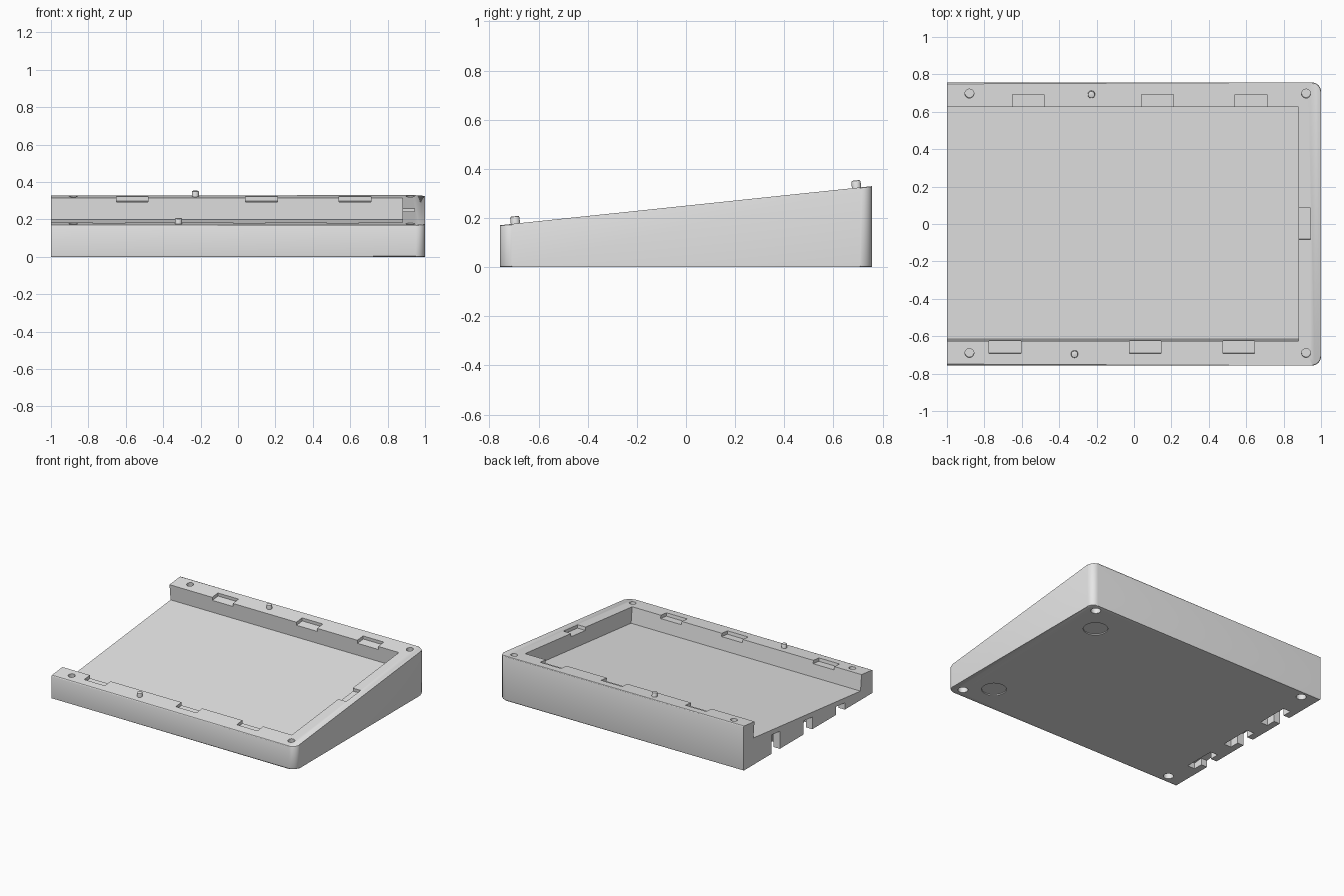
import bpy, bmesh, math
from mathutils import Matrix, Vector

if "Cube" in bpy.data.objects:
    bpy.data.objects.remove(bpy.data.objects["Cube"])

SLOPE = 0.105
TILT = Matrix.Rotation(math.atan(SLOPE), 4, "X")

grey = bpy.data.materials.new("plain grey")
grey.use_nodes = True
grey.diffuse_color = (0.8, 0.8, 0.8, 1)
grey.node_tree.nodes["Principled BSDF"].inputs["Base Color"].default_value = (0.8, 0.8, 0.8, 1)


def deck(y, drop=0.0):
    """Height of the sloping top at y, lowered by drop."""
    return 0.25 + SLOPE * y - drop


def finish(bm, name):
    bmesh.ops.recalc_face_normals(bm, faces=bm.faces)
    mesh = bpy.data.meshes.new(name)
    bm.to_mesh(mesh)
    bm.free()
    mesh.materials.append(grey)
    obj = bpy.data.objects.new(name, mesh)
    bpy.context.collection.objects.link(obj)
    return obj


def wedge(name, outline, bottom, drop, edge=0.0):
    """Upright prism whose top follows the slope; edge rounds its rims."""
    bm = bmesh.new()
    low = [bm.verts.new((x, y, bottom)) for x, y in outline]
    high = [bm.verts.new((x, y, deck(y, drop))) for x, y in outline]
    bm.faces.new(low)
    bm.faces.new(high)
    for i in range(len(low)):
        j = (i + 1) % len(low)
        bm.faces.new((low[i], low[j], high[j], high[i]))
    if edge:
        rims = [e for ring in (low, high) for e in bm.edges
                if all(v in ring for v in e.verts)
                and not all(v.co.x < -0.99 for v in e.verts)]
        bmesh.ops.bevel(bm, geom=rims, offset=edge, segments=2, profile=0.5, affect="EDGES")
    return finish(bm, name)


def box(name, x0, x1, y0, y1, depth):
    """Box sunk into the sloping top, square to it."""
    bm = bmesh.new()
    bmesh.ops.create_cube(bm, size=1)
    mid = Vector(((x0 + x1) / 2, (y0 + y1) / 2, 0))
    mid.z = deck(mid.y)
    above = 0.1
    bm.transform(Matrix.Translation(mid) @ TILT
                 @ Matrix.Translation((0, 0, (above - depth) / 2))
                 @ Matrix.Diagonal((x1 - x0, y1 - y0, above + depth, 1)))
    return finish(bm, name)


def disc(name, x, y, z, radius, low, high, turn=Matrix(), chamfer=0.0):
    """Cylinder from low to high along its own axis."""
    bm = bmesh.new()
    bmesh.ops.create_cone(bm, cap_ends=True, segments=32, radius1=radius,
                          radius2=radius, depth=high - low)
    if chamfer:
        rim = [e for e in bm.edges if all(v.co.z > 0 for v in e.verts)]
        bmesh.ops.bevel(bm, geom=rim, offset=chamfer, segments=2, profile=0.5, affect="EDGES")
    bm.transform(Matrix.Translation((x, y, z)) @ turn
                 @ Matrix.Translation((0, 0, (low + high) / 2)))
    return finish(bm, name)


def cut(target, cutter):
    mod = target.modifiers.new("cut", "BOOLEAN")
    mod.operation = "DIFFERENCE"
    mod.solver = "EXACT"
    mod.object = cutter
    bpy.context.view_layer.objects.active = target
    bpy.ops.object.modifier_apply(modifier=mod.name)
    bpy.data.objects.remove(cutter)


# Wedge body: square at the joining end, rounded at the other
R = 0.05
outline = [(-1, 0.757), (-1, -0.757)]
for side, start in ((-1, -90), (1, 0)):
    for i in range(9):
        a = math.radians(start + i * 90 / 8)
        outline.append((1 - R + R * math.cos(a), side * (0.757 - R) + R * math.sin(a)))
case = wedge("case_body", outline, 0, 0, edge=0.008)

# Tray recess, open at the joining end
cut(case, box("tray_cutter", -1.2, 0.88, -0.63, 0.63, 0.118))

# Shallow latch pockets along the walls
for x in (-0.65, 0.04, 0.54):
    cut(case, box("back_latch_cutter", x, x + 0.17, 0.6, 0.693, 0.024))
for x in (-0.775, -0.025, 0.475):
    cut(case, box("front_latch_cutter", x, x + 0.17, -0.693, -0.6, 0.024))
cut(case, box("end_latch_cutter", 0.85, 0.945, -0.083, 0.087, 0.024))

# Screw holes above and below
for x in (-0.88, 0.92):
    for y in (-0.69, 0.697):
        cut(case, disc("top_hole_cutter", x, y, deck(y), 0.024, -0.03, 0.05, TILT))
        cut(case, disc("bottom_hole_cutter", x, y, 0, 0.034, -0.05, 0.06))

# Round recesses for the feet
for y in (-0.55, 0.51):
    cut(case, disc("foot_recess_cutter", 0.765, y, 0, 0.083, -0.05, 0.008))

# T-shaped joining slots under the open end
for y in (-0.38, 0, 0.38):
    tee = [(-1.1, -0.05), (-0.95, -0.05), (-0.95, -0.12), (-0.89, -0.12),
           (-0.89, 0.12), (-0.95, 0.12), (-0.95, 0.05), (-1.1, 0.05)]
    cut(case, wedge("slot_cutter", [(px, y + py) for px, py in tee], -0.1, 0.155))

# Locating pins
pins = [disc(name, x, y, deck(y), 0.019, -0.01, 0.03, TILT, 0.006)
        for name, x, y in (("back_pin", -0.228, 0.694), ("front_pin", -0.318, -0.694))]

# Smooth the rounded parts, keeping edges sharp
for obj in [case] + pins:
    bpy.ops.object.select_all(action="DESELECT")
    obj.select_set(True)
    bpy.context.view_layer.objects.active = obj
    bpy.ops.object.shade_smooth_by_angle(angle=math.radians(30))
